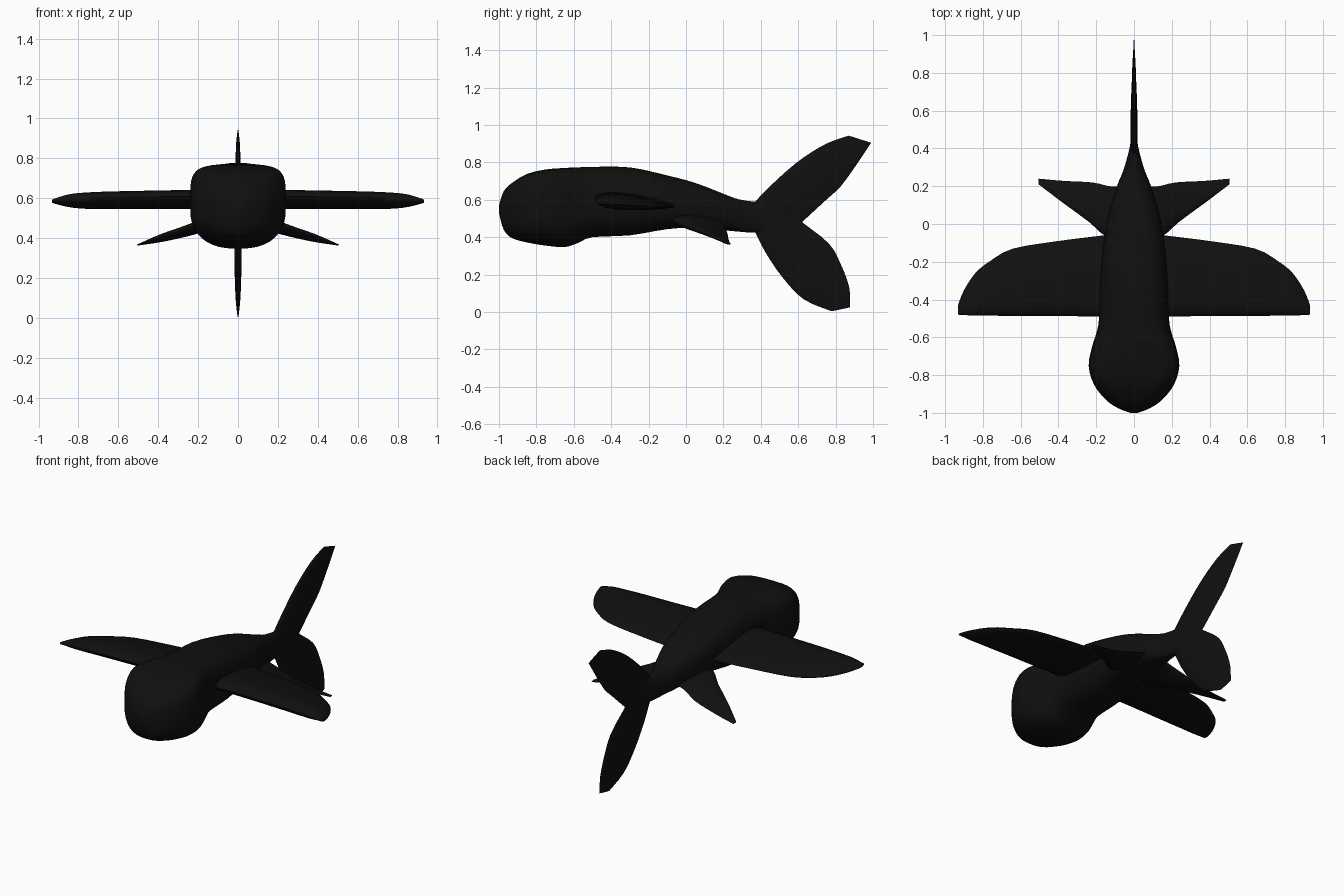
import bpy, bmesh, math
from mathutils import Vector

skin = bpy.data.materials.new("matte black")
skin.diffuse_color = (0.005, 0.005, 0.005, 1)


def resample(rows, steps):
    """Smooth a list of number tuples with a Catmull-Rom curve."""
    out = []
    n = len(rows)
    for i in range(n - 1):
        a, b, c, d = (rows[max(0, min(n - 1, i + k))] for k in (-1, 0, 1, 2))
        for s in range(steps):
            t = s / steps
            out.append([0.5 * (2 * q + (r - p) * t + (2 * p - 5 * q + 4 * r - u) * t * t
                               + (3 * q - p - 3 * r + u) * t ** 3)
                        for p, q, r, u in zip(a, b, c, d)])
    out.append(list(rows[-1]))
    return out


def loft(name, rings, mirror=False, angle=50):
    """Skin closed rings of points and cap both ends."""
    bm = bmesh.new()
    loops = [[bm.verts.new(p) for p in ring] for ring in rings]
    n = len(loops[0])
    for a, b in zip(loops, loops[1:]):
        for i in range(n):
            j = (i + 1) % n
            bm.faces.new((a[i], a[j], b[j], b[i]))
    bm.faces.new(loops[0])
    bm.faces.new(loops[-1])
    bmesh.ops.recalc_face_normals(bm, faces=bm.faces)
    mesh = bpy.data.meshes.new(name)
    bm.to_mesh(mesh)
    bm.free()
    mesh.materials.append(skin)
    ob = bpy.data.objects.new(name, mesh)
    bpy.context.collection.objects.link(ob)
    if mirror:
        ob.modifiers.new("mirror", 'MIRROR')
    bpy.ops.object.select_all(action='DESELECT')
    ob.select_set(True)
    bpy.context.view_layer.objects.active = ob
    bpy.ops.object.shade_smooth_by_angle(angle=math.radians(angle))
    return ob


def fin(name, sections, up, mirror=False, steps=3, sides=20):
    """Loft teardrop sections: leading xyz, trailing xyz, half thickness."""
    up = Vector(up).normalized()
    rings = []
    for r in resample(sections, steps):
        lead, trail, h = Vector(r[:3]), Vector(r[3:6]), max(r[6], 0.001)
        ring = []
        for k in range(sides):
            a = 2 * math.pi * k / sides
            u = (1 - math.cos(a)) / 2
            thick = math.sin(a) * h * (1.25 - 0.7 * u)
            ring.append(lead.lerp(trail, u) + up * thick)
        rings.append(ring)
    return loft(name, rings, mirror)


# Body: y, half width, bottom, top, squareness of the upper half
body = [
    (-1.0, 0.02, 0.53, 0.57, 2.2), (-0.975, 0.085, 0.44, 0.645, 2.4),
    (-0.93, 0.15, 0.395, 0.69, 3), (-0.85, 0.212, 0.372, 0.738, 4),
    (-0.75, 0.24, 0.355, 0.762, 5), (-0.65, 0.222, 0.347, 0.77, 4.5),
    (-0.58, 0.2, 0.368, 0.773, 3.4), (-0.5, 0.185, 0.4, 0.776, 2.8),
    (-0.3, 0.18, 0.41, 0.773, 2.5), (-0.1, 0.16, 0.443, 0.73, 2.5),
    (0.05, 0.135, 0.45, 0.69, 2.4), (0.2, 0.09, 0.437, 0.632, 2.2),
    (0.28, 0.058, 0.43, 0.603, 2), (0.36, 0.034, 0.425, 0.59, 2),
    (0.44, 0.017, 0.44, 0.58, 2), (0.54, 0.008, 0.47, 0.53, 2)]
rings = []
for y, w, lo, hi, e in resample(body, 3):
    mid = lo + (hi - lo) * 0.5
    ring = []
    for k in range(40):
        a = 2 * math.pi * k / 40
        c, s = math.cos(a), math.sin(a)
        p = 2 / (e if s >= 0 else 2.6)
        half = hi - mid if s >= 0 else mid - lo
        ring.append((w * math.copysign(abs(c) ** p, c), y,
                     mid + half * math.copysign(abs(s) ** p, s)))
    rings.append(ring)
loft("body", rings)

# Wings: straight leading edge, rounded trailing edge
wing = [
    (0.08, -0.49, 0.61, 0.08, -0.05, 0.57, 0.046),
    (0.2, -0.49, 0.61, 0.2, -0.065, 0.565, 0.046),
    (0.4, -0.487, 0.607, 0.4, -0.09, 0.565, 0.045),
    (0.64, -0.487, 0.603, 0.64, -0.13, 0.565, 0.043),
    (0.76, -0.485, 0.60, 0.76, -0.195, 0.565, 0.04),
    (0.84, -0.485, 0.597, 0.84, -0.26, 0.57, 0.033),
    (0.9, -0.482, 0.592, 0.9, -0.35, 0.575, 0.018),
    (0.932, -0.48, 0.588, 0.932, -0.43, 0.58, 0.008)]
fin("wings", wing, (0, 0, 1), mirror=True)

# Small drooping rear fins
rear = [
    (0.05, -0.09, 0.50, 0.05, 0.20, 0.49, 0.035),
    (0.15, -0.065, 0.485, 0.13, 0.20, 0.465, 0.035),
    (0.24, 0.012, 0.455, 0.22, 0.22, 0.425, 0.026),
    (0.38, 0.115, 0.415, 0.37, 0.228, 0.385, 0.015),
    (0.505, 0.21, 0.366, 0.505, 0.24, 0.363, 0.003)]
fin("rear_fins", rear, (0.3, 0, 1), mirror=True)

# Tail: two upright blades, given as leading y z, trailing y z, half thickness
upper = [
    (0.32, 0.50, 0.60, 0.46, 0.018), (0.37, 0.59, 0.625, 0.485, 0.018),
    (0.5, 0.72, 0.75, 0.60, 0.016), (0.62, 0.82, 0.83, 0.675, 0.014),
    (0.75, 0.90, 0.92, 0.80, 0.01), (0.87, 0.943, 0.99, 0.905, 0.003)]
lower = [
    (0.32, 0.51, 0.60, 0.50, 0.018), (0.37, 0.425, 0.625, 0.477, 0.018),
    (0.43, 0.31, 0.765, 0.365, 0.019), (0.52, 0.18, 0.83, 0.25, 0.017),
    (0.63, 0.067, 0.873, 0.13, 0.012), (0.78, 0.004, 0.878, 0.025, 0.003)]
for name, rows in (("upper_tail", upper), ("lower_tail", lower)):
    fin(name, [(0, a, b, 0, c, d, t) for a, b, c, d, t in rows], (1, 0, 0))
